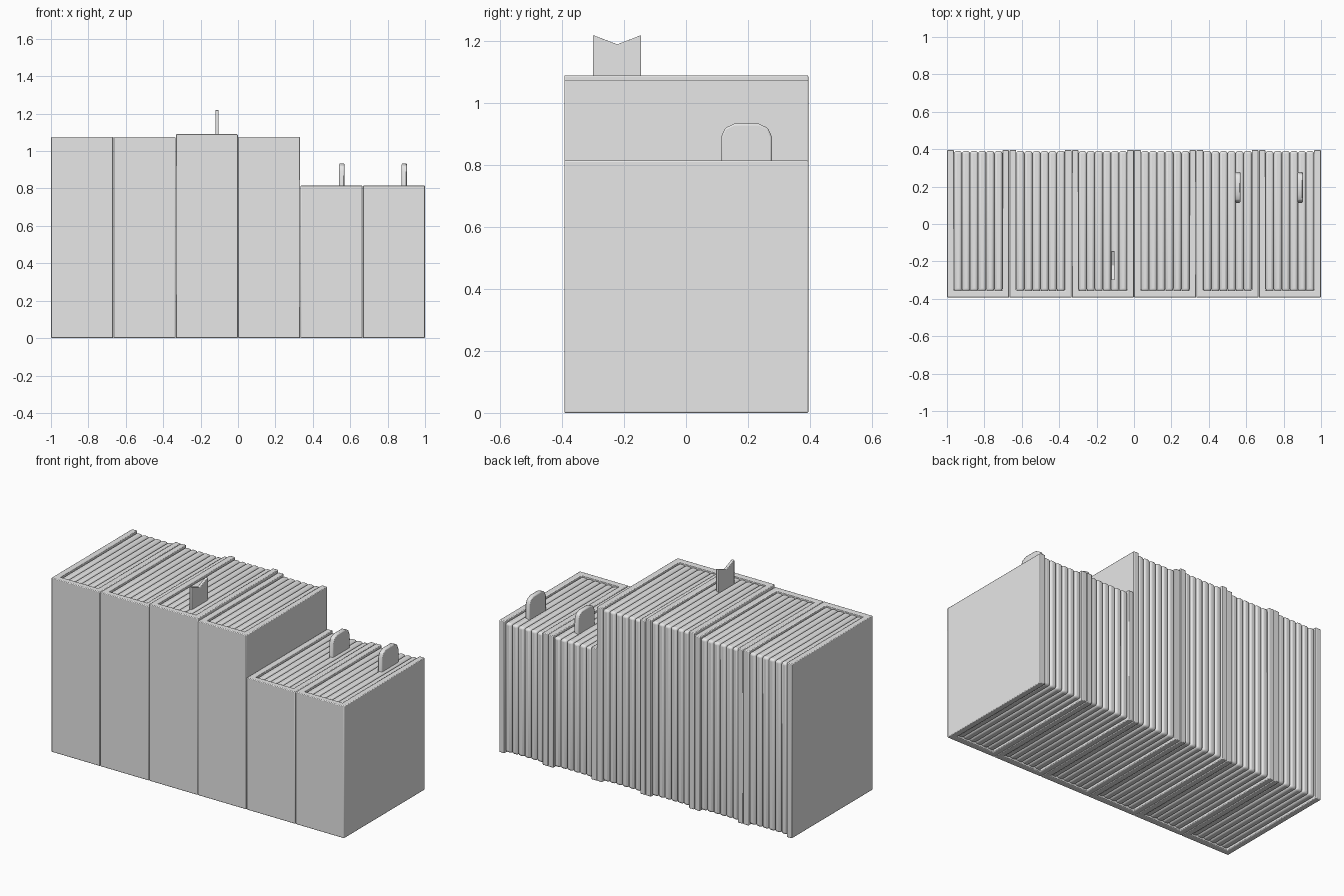
import bpy
import bmesh
import math

old = bpy.data.objects.get("Cube")
if old:
    bpy.data.objects.remove(old, do_unlink=True)

grey = bpy.data.materials.new("plain grey")
grey.use_nodes = True
grey.diffuse_color = (0.8, 0.8, 0.8, 1)
grey.node_tree.nodes["Principled BSDF"].inputs["Base Color"].default_value = (0.8, 0.8, 0.8, 1)


def finish(name, bm, bevel, segments):
    bmesh.ops.recalc_face_normals(bm, faces=bm.faces[:])
    mesh = bpy.data.meshes.new(name)
    bm.to_mesh(mesh)
    bm.free()
    obj = bpy.data.objects.new(name, mesh)
    bpy.context.collection.objects.link(obj)
    mesh.materials.append(grey)
    mod = obj.modifiers.new("soft edges", "BEVEL")
    mod.width = bevel
    mod.segments = segments
    bpy.ops.object.select_all(action="DESELECT")
    obj.select_set(True)
    bpy.context.view_layer.objects.active = obj
    bpy.ops.object.shade_smooth_by_angle(angle=math.radians(35))
    return obj


def extrude(name, points, offset, bevel, segments=2):
    """Extrude a closed outline of 3D points along an offset."""
    bm = bmesh.new()
    face = bm.faces.new([bm.verts.new(p) for p in points])
    out = bmesh.ops.extrude_face_region(bm, geom=[face])
    verts = [g for g in out["geom"] if isinstance(g, bmesh.types.BMVert)]
    bmesh.ops.translate(bm, verts=verts, vec=offset)
    return finish(name, bm, bevel, segments)


WIDTH = 1 / 3
BOARD = 0.037
FRONT, BACK = -0.393, 0.395
RIDGES = 6
RECESS = 0.008


def book(number, x, height):
    # cover: a spine with two boards, open at the back
    a, b = x + 0.001, x + WIDTH - 0.001
    inner_a, inner_b, inner_y = x + BOARD, x + WIDTH - BOARD, FRONT + BOARD
    outline = [(a, FRONT), (b, FRONT), (b, BACK), (inner_b, BACK),
               (inner_b, inner_y), (inner_a, inner_y), (inner_a, BACK), (a, BACK)]
    extrude(f"book_cover_{number}", [(px, py, 0) for px, py in outline],
            (0, 0, height), 0.004)

    # pages: rounded bundles side by side
    bm = bmesh.new()
    step = (inner_b - inner_a) / RIDGES
    y0, y1 = inner_y - 0.004, BACK - 0.005
    for i in range(RIDGES):
        cube = bmesh.ops.create_cube(bm, size=1)["verts"]
        bmesh.ops.scale(bm, verts=cube, vec=(step, y1 - y0, height - 2 * RECESS))
        bmesh.ops.translate(bm, verts=cube,
                            vec=(inner_a + (i + 0.5) * step, (y0 + y1) / 2, height / 2))
    finish(f"book_pages_{number}", bm, 0.014, 3)


for n, h in enumerate([1.075, 1.075, 1.09, 1.075, 0.815, 0.815]):
    book(n + 1, -1 + n * WIDTH, h)

# ribbon bookmark with a notched end
ribbon = [(-0.30, 1.0), (-0.145, 1.0), (-0.145, 1.22), (-0.222, 1.19), (-0.30, 1.22)]
extrude("ribbon_bookmark", [(-0.121, y, z) for y, z in ribbon], (0.018, 0, 0), 0.003)

# rounded page tabs
tab = [(0.113, 0.72), (0.278, 0.72), (0.278, 0.89), (0.265, 0.92), (0.235, 0.934),
       (0.156, 0.934), (0.126, 0.92), (0.113, 0.89)]
for side, x in (("right", 0.541), ("left", 0.875)):
    extrude(f"page_tab_{side}", [(x, y, z) for y, z in tab], (0.028, 0, 0), 0.006)
